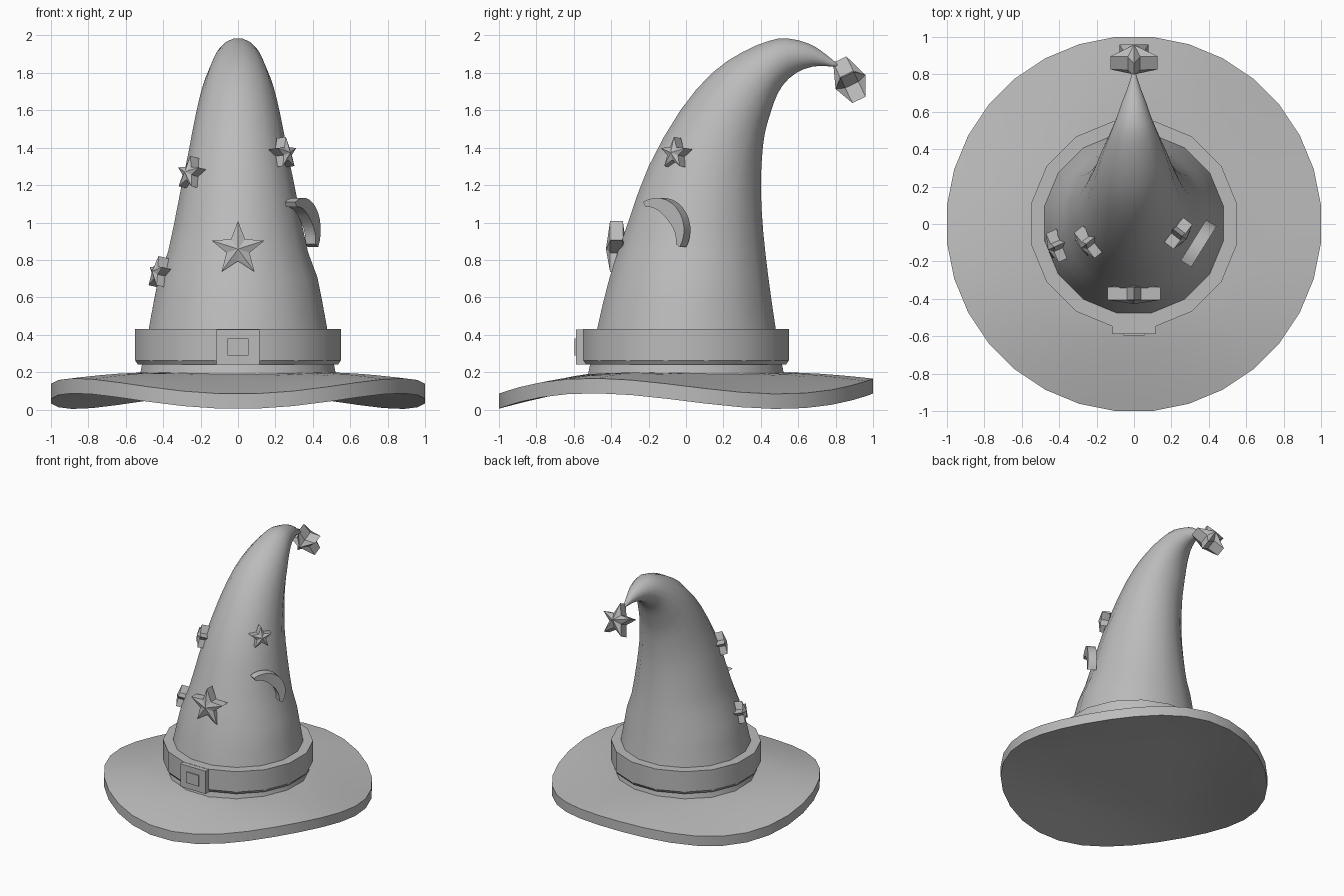
import bpy, bmesh, math
from mathutils import Vector

if "Cube" in bpy.data.objects:
    bpy.data.objects.remove(bpy.data.objects["Cube"])

grey = bpy.data.materials.new("felt_grey")
grey.diffuse_color = (0.5, 0.5, 0.5, 1)
grey.use_nodes = True
grey.node_tree.nodes["Principled BSDF"].inputs["Base Color"].default_value = grey.diffuse_color


def make(name, verts, faces, smooth=None):
    me = bpy.data.meshes.new(name)
    me.from_pydata([tuple(v) for v in verts], [], faces)
    bm = bmesh.new()
    bm.from_mesh(me)
    bmesh.ops.recalc_face_normals(bm, faces=bm.faces)
    bm.to_mesh(me)
    bm.free()
    me.materials.append(grey)
    ob = bpy.data.objects.new(name, me)
    bpy.context.collection.objects.link(ob)
    if smooth:
        bpy.ops.object.select_all(action='DESELECT')
        ob.select_set(True)
        bpy.context.view_layer.objects.active = ob
        bpy.ops.object.shade_smooth_by_angle(angle=math.radians(smooth))
    return ob


def loft(name, rings, smooth, wrap=False):
    """Skin a list of equal rings; cap the ends, or join last to first."""
    n, m = len(rings[0]), len(rings)
    faces = []
    for i in range(m if wrap else m - 1):
        a, b = i * n, (i + 1) % m * n
        faces += [(a + j, a + (j + 1) % n, b + (j + 1) % n, b + j) for j in range(n)]
    if not wrap:
        faces += [tuple(range(n)), tuple(range((m - 1) * n, m * n))]
    return make(name, [p for r in rings for p in r], faces, smooth)


def angles(n):
    return [2 * math.pi * (j + 0.5) / n for j in range(n)]


# Brim: disc with a three-fold wave that grows towards the rim
def brim_ring(r, drop):
    t = max(0, (r - 0.48) / 0.525)
    return [(r * math.cos(a), r * math.sin(a),
             0.197 - 0.072 * t ** 1.4 - 0.042 * t * math.sin(3 * a) - drop)
            for a in angles(32)]


radii = [0.2, 0.48, 0.6, 0.72, 0.84, 0.93, 1.005]
loft("brim", [brim_ring(r, 0.08) for r in radii] +
     [brim_ring(r, 0) for r in reversed(radii)], 40)

# Cone: bent crown, each row gives front and back edge points (y, z, y, z)
K = 1 / math.cos(math.pi / 16)
rows = [(-.525, .18, .525, .18), (-.475, .43, .48, .43), (-.41, .70, .44, .71),
        (-.31, 1.0, .413, .95), (-.20, 1.3, .40, 1.17), (-.03, 1.6, .405, 1.33),
        (.14, 1.8, .42, 1.47), (.30, 1.91, .45, 1.58), (.44, 1.97, .49, 1.69),
        (.54, 1.985, .55, 1.77), (.66, 1.955, .63, 1.82), (.74, 1.905, .72, 1.838),
        (.825, 1.835, .82, 1.828)]
rows = [Vector(r) for r in rows]
fine = []
for i in range(len(rows) - 1):
    p0, p1, p2 = rows[max(i - 1, 0)], rows[i], rows[i + 1]
    p3 = rows[min(i + 2, len(rows) - 1)]
    for t in (0, 0.5):
        fine.append(0.5 * (2 * p1 + (p2 - p0) * t + (2 * p0 - 5 * p1 + 4 * p2 - p3) * t * t
                           + (3 * p1 - p0 - 3 * p2 + p3) * t ** 3))
fine.append(rows[-1])
rings = []
for i, (fy, fz, by, bz) in enumerate(fine):
    c = Vector((0, (fy + by) / 2, (fz + bz) / 2))
    h = Vector((0, (by - fy) / 2, (bz - fz) / 2))
    w = h.length * (1 if i < 5 else 0.95)
    rings.append([c + K * (h * math.sin(a) + Vector((w * math.cos(a), 0, 0)))
                  for a in angles(16)])
loft("crown", rings, 75)

# Band round the foot of the crown
band = [(.45, .43), (.55, .43), (.55, .262), (.535, .24), (.45, .24)]
loft("band", [[(K * r * math.cos(a), K * r * math.sin(a), z) for a in angles(16)]
              for r, z in band], 30, wrap=True)


# Buckle: plate with a smaller raised plate
def box(name, x, y0, y1, z0, z1):
    v = [(sx, y, z) for z in (z0, z1) for sx, y in ((-x, y0), (x, y0), (x, y1), (-x, y1))]
    return loft(name, [v[:4], v[4:]], None)


box("buckle", .115, -.587, -.52, .24, .428)
box("buckle_centre", .057, -.597, -.55, .29, .38)


def frame(n):
    n = Vector(n).normalized()
    v = (Vector((0, 0, 1)) - n * n.z).normalized()
    return v.cross(n), v, n


# Stars: thick five-point outline with a peak on both faces
def star(name, loc, normal, r, half, peak):
    u, v, n = frame(normal)
    loc = Vector(loc)
    verts = []
    for s in (half, -half):
        for k in range(10):
            a, q = math.pi / 2 + k * math.pi / 5, r if k % 2 == 0 else r * 0.43
            verts.append(loc + u * q * math.cos(a) + v * q * math.sin(a) + n * s)
    verts += [loc + n * peak, loc - n * peak]
    faces = []
    for k in range(10):
        j = (k + 1) % 10
        faces += [(k, j, 20), (10 + k, 10 + j, 21), (k, j, 10 + j, 10 + k)]
    make(name, verts, faces)


star("front_star", (0, -.372, .858), (0, -1, 0), .15, .034, .056)
star("upper_left_star", (-.247, -.10, 1.26), (-.77, -.62, .22), .092, .031, .05)
star("upper_right_star", (.24, -.052, 1.368), (.79, -.60, .12), .087, .031, .05)
star("lower_left_star", (-.415, -.118, .728), (-.90, -.40, .22), .088, .031, .05)
star("tip_star", (0, .879, 1.752), (0, .90, .43), .132, .039, .088)

# Moon: tapered arc, open towards the lower front
u, v, n = frame((.85, -.53, 0))
c = Vector((.35, -.097, 1.01)) - 0.05 * (u + v)
sections = []
for i in range(13):
    t = i / 12
    a = math.radians(-32 + 152 * t)
    d = u * math.cos(a) + v * math.sin(a)
    inner = .172 - .03 - .055 * math.sin(math.pi * t)
    sections.append([c + d * q + n * s for q, s in
                     ((inner, -.033), (.172, -.033), (.172, .033), (inner, .033))])
loft("moon", sections, 30)
